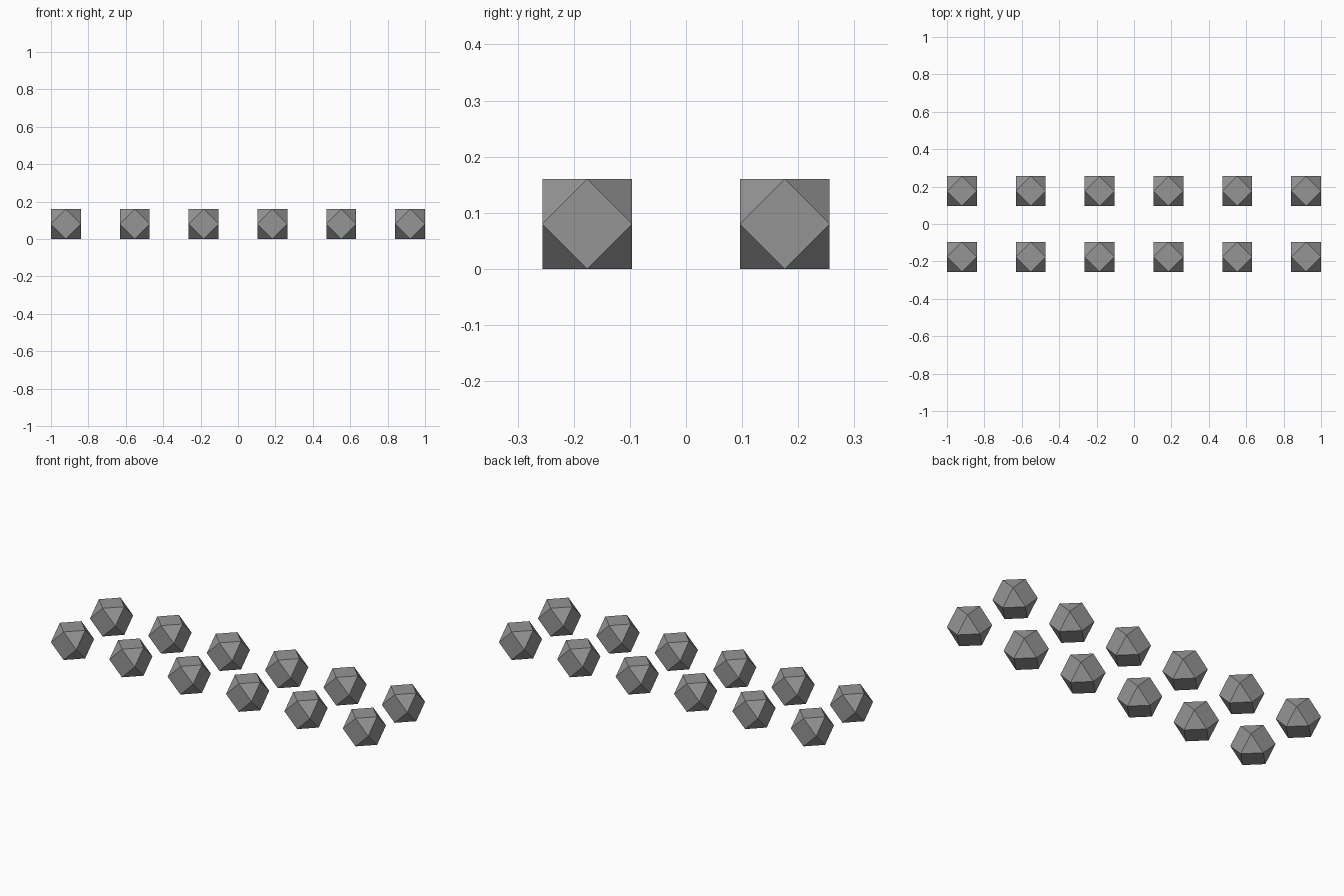
import bpy
import bmesh
import math

SIZE = 0.16
COLUMNS, ROWS = 6, 2
STEP_X = (2 - SIZE) / (COLUMNS - 1)
STEP_Y = 0.352

cube = bpy.data.objects.get("Cube")
if cube:
    bpy.data.objects.remove(cube, do_unlink=True)

# Plain stone grey
grey = bpy.data.materials.new("stone_grey")
grey.use_nodes = True
grey.diffuse_color = (0.3, 0.3, 0.3, 1)
grey.node_tree.nodes["Principled BSDF"].inputs["Base Color"].default_value = (0.3, 0.3, 0.3, 1)


def cut_corner_mesh():
    """Cube with its corners cut back to the middles of its edges."""
    bm = bmesh.new()
    bmesh.ops.create_cube(bm, size=SIZE)
    middles = [(e.verts[0].co + e.verts[1].co) / 2 for e in bm.edges]
    bm.clear()
    verts = [bm.verts.new(co) for co in middles]
    bmesh.ops.convex_hull(bm, input=verts)
    # Join the hull triangles back into flat square faces
    bmesh.ops.dissolve_limit(bm, angle_limit=math.radians(1),
                             verts=bm.verts[:], edges=bm.edges[:])
    bmesh.ops.recalc_face_normals(bm, faces=bm.faces[:])
    mesh = bpy.data.meshes.new("cut_corner_block")
    bm.to_mesh(mesh)
    bm.free()
    mesh.materials.append(grey)
    return mesh


# Two rows of six identical blocks
mesh = cut_corner_mesh()
for row in range(ROWS):
    for col in range(COLUMNS):
        side = ("front", "back")[row]
        block = bpy.data.objects.new(f"{side}_block_{col + 1}", mesh)
        block.location = ((col - (COLUMNS - 1) / 2) * STEP_X,
                          (row - (ROWS - 1) / 2) * STEP_Y,
                          SIZE / 2)
        bpy.context.collection.objects.link(block)
